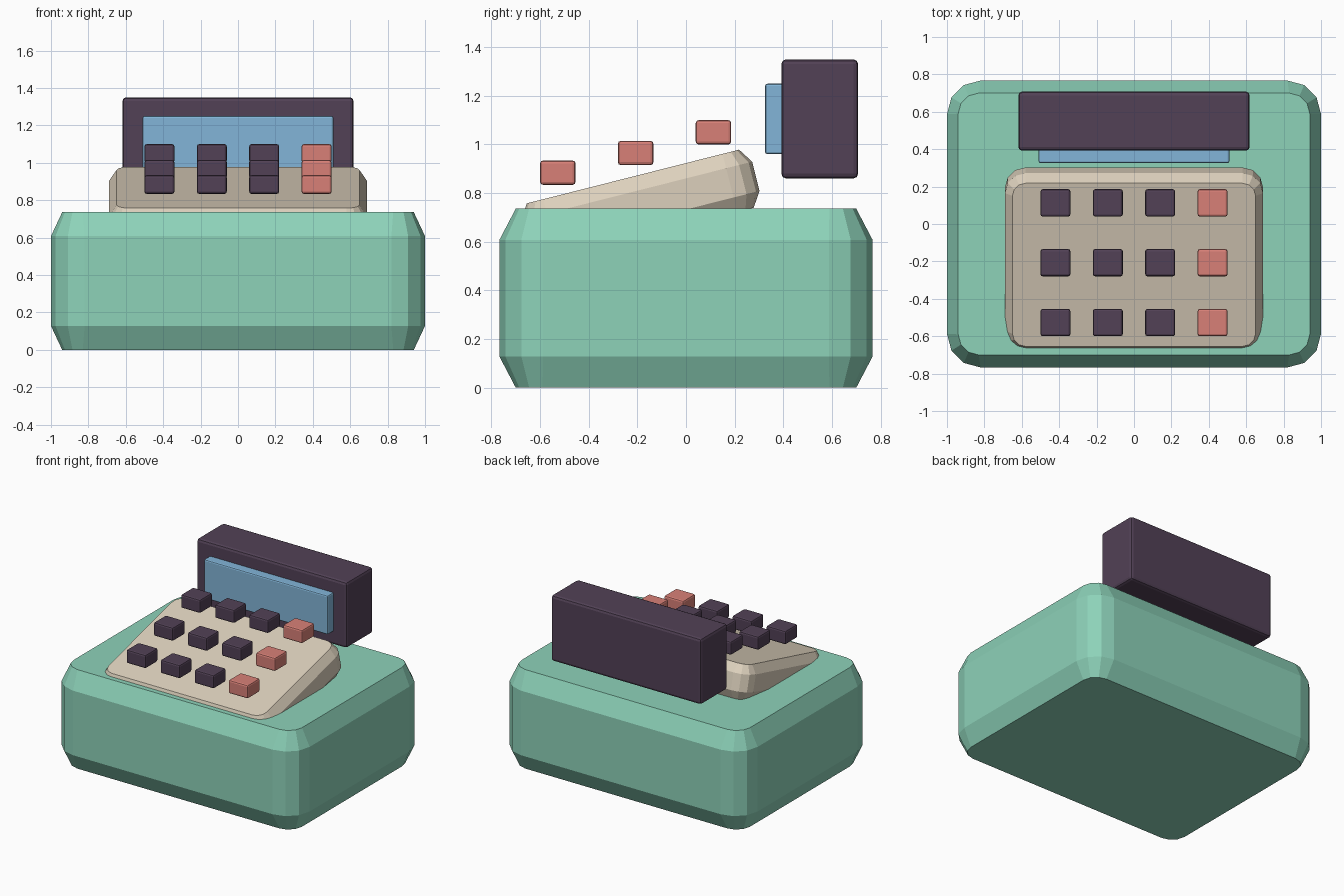
import bpy, bmesh, math

if "Cube" in bpy.data.objects:
    bpy.data.objects.remove(bpy.data.objects["Cube"])


def material(name, rgb):
    """Flat material from 0-255 sRGB values."""
    def lin(c):
        c /= 255
        return c / 12.92 if c <= 0.04045 else ((c + 0.055) / 1.055) ** 2.4
    m = bpy.data.materials.new(name)
    m.diffuse_color = (*[lin(c) for c in rgb], 1)
    m.use_nodes = True
    m.node_tree.nodes["Principled BSDF"].inputs["Base Color"].default_value = m.diffuse_color
    return m


TEAL = material("teal", (141, 210, 185))
BEIGE = material("beige", (220, 208, 188))
PLUM = material("dark plum", (82, 65, 86))
CORAL = material("coral", (216, 128, 119))
BLUE = material("screen blue", (130, 181, 216))


def make_object(name, bm, loc, mat):
    bmesh.ops.recalc_face_normals(bm, faces=bm.faces)
    me = bpy.data.meshes.new(name)
    bm.to_mesh(me)
    bm.free()
    me.materials.append(mat)
    ob = bpy.data.objects.new(name, me)
    ob.location = loc
    bpy.context.collection.objects.link(ob)
    return ob


def faceted_box(name, loc, levels, mat, steps=3):
    """Loft of rounded rectangles; levels are (z, half x, half y, corner radius)."""
    bm = bmesh.new()
    rings = []
    for z, hx, hy, r in levels:
        ring = []
        for q, (sx, sy) in enumerate(((1, 1), (-1, 1), (-1, -1), (1, -1))):
            for i in range(steps + 1):
                a = math.pi / 2 * (q + i / steps)
                ring.append(bm.verts.new((sx * (hx - r) + r * math.cos(a),
                                          sy * (hy - r) + r * math.sin(a), z)))
        rings.append(ring)
    n = len(rings[0])
    for lo, hi in zip(rings, rings[1:]):
        for i in range(n):
            j = (i + 1) % n
            bm.faces.new((lo[i], lo[j], hi[j], hi[i]))
    bm.faces.new(rings[0][::-1])
    bm.faces.new(rings[-1])
    return make_object(name, bm, loc, mat)


def bevelled_box(name, loc, size, bevel, mat):
    bm = bmesh.new()
    bmesh.ops.create_cube(bm, size=1)
    bmesh.ops.scale(bm, vec=size, verts=bm.verts)
    ob = make_object(name, bm, loc, mat)
    mod = ob.modifiers.new("bevel", "BEVEL")
    mod.width = bevel
    mod.segments = 2
    return ob


# Body with wide chamfers
faceted_box("body", (0, 0, 0), [
    (0.0, 0.94, 0.70, 0.11), (0.128, 1.0, 0.767, 0.18),
    (0.608, 1.0, 0.767, 0.18), (0.736, 0.94, 0.70, 0.11)], TEAL)

# Tilted keypad panel sunk into the body
panel = faceted_box("keypad_panel", (0, -0.188, 0.749), [
    (-0.123, 0.65, 0.45, 0.07), (-0.062, 0.69, 0.49, 0.11),
    (0.062, 0.69, 0.49, 0.11), (0.123, 0.65, 0.45, 0.07)], BEIGE)
panel.rotation_euler.x = math.radians(14.2)

# Keys in three rising rows, the right column in coral
for row, (y, z) in enumerate(((-0.527, 0.884), (-0.207, 0.965), (0.113, 1.05))):
    for col in range(4):
        bevelled_box(f"key_{row + 1}_{col + 1}", (-0.42 + 0.28 * col, y, z),
                     (0.16, 0.146, 0.1), 0.012, CORAL if col == 3 else PLUM)

# Display housing and its screen
bevelled_box("display_housing", (0, 0.55, 1.105), (1.236, 0.316, 0.49), 0.02, PLUM)
bevelled_box("display_screen", (0, 0.365, 1.105), (1.02, 0.08, 0.29), 0.01, BLUE)
